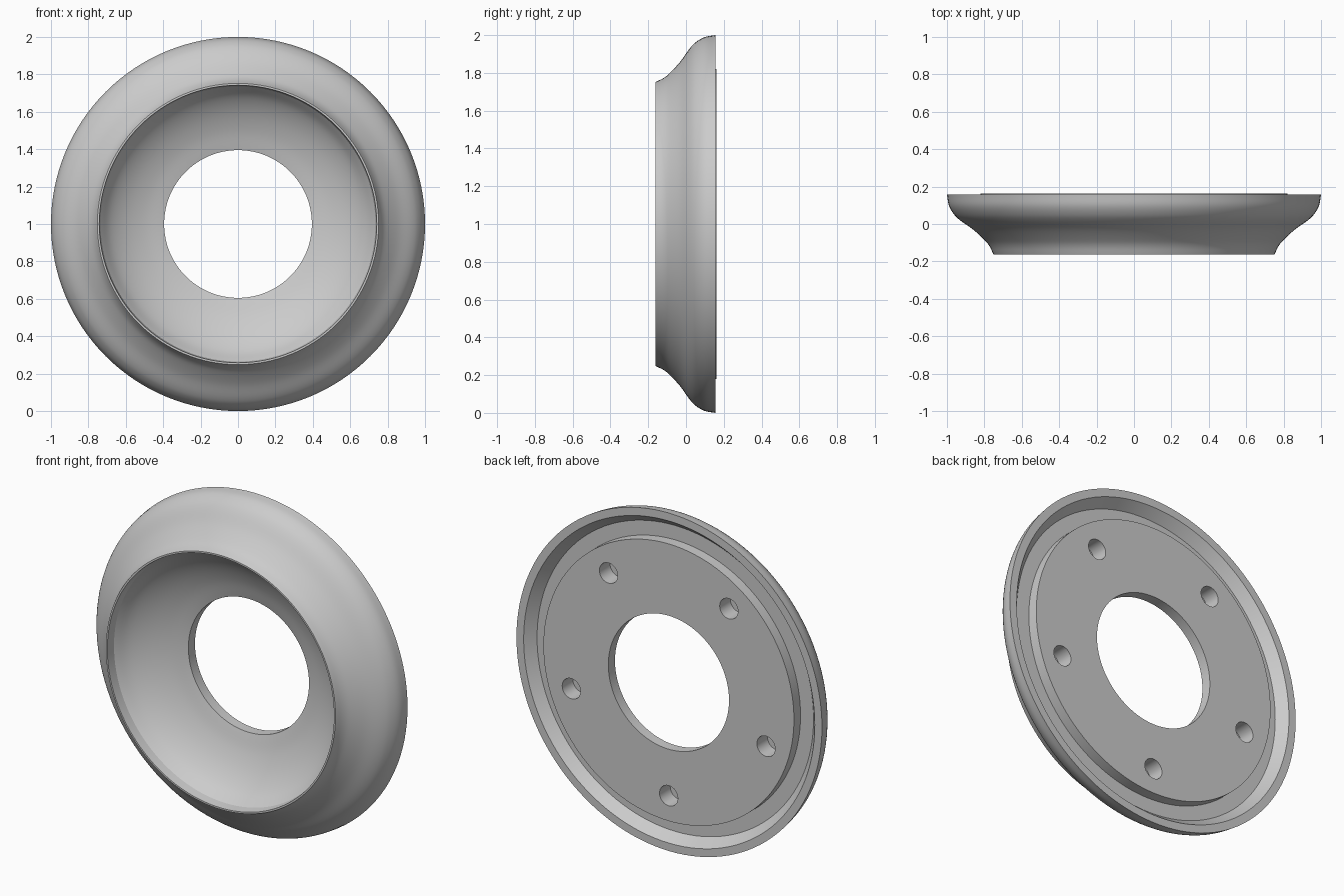
import bpy, bmesh, math
from mathutils import Vector, Matrix

cube = bpy.data.objects.get("Cube")
if cube:
    bpy.data.objects.remove(cube)

SEGMENTS = 128
AXIS = Vector((0, 0, 1))     # point on the ring's axis, which runs along y

metal = bpy.data.materials.new("plain_grey")
metal.use_nodes = True
grey = (0.6, 0.6, 0.6, 1)
metal.diffuse_color = grey
metal.node_tree.nodes["Principled BSDF"].inputs["Base Color"].default_value = grey


def smooth_curve(points, steps=5):
    """Catmull-Rom curve through (radius, y) points."""
    p = [Vector(q) for q in points]
    p = [2 * p[0] - p[1]] + p + [2 * p[-1] - p[-2]]
    out = []
    for a, b, c, d in zip(p, p[1:], p[2:], p[3:]):
        for i in range(steps):
            t = i / steps
            out.append(0.5 * (2 * b + (c - a) * t + (2 * a - 5 * b + 4 * c - d) * t * t
                              + (3 * b - a - 3 * c + d) * t ** 3))
    return out + [p[-2]]


def make_object(name, bm):
    bmesh.ops.recalc_face_normals(bm, faces=bm.faces)
    mesh = bpy.data.meshes.new(name)
    bm.to_mesh(mesh)
    bm.free()
    mesh.materials.append(metal)
    obj = bpy.data.objects.new(name, mesh)
    bpy.context.collection.objects.link(obj)
    return obj


# Outer flare, stepped back with groove, centre bore and front bowl
flare = smooth_curve([(.752, -.162), (.772, -.12), (.80, -.085), (.86, -.03),
                      (.93, .02), (.965, .055), (.99, .1), (1, .157)])
back = [(.953, .157), (.905, .1), (.82, .1), (.82, .162), (.395, .162)]
bowl = smooth_curve([(.395, .1), (.5, .068), (.6, .02), (.68, -.04), (.735, -.11)])
profile = flare + [Vector(q) for q in back] + bowl + [Vector((.742, -.162))]

bm = bmesh.new()
verts = [bm.verts.new((r, y, 1)) for r, y in profile]
edges = [bm.edges.new((verts[i - 1], verts[i])) for i in range(len(verts))]
bmesh.ops.spin(bm, geom=verts + edges, cent=AXIS, axis=(0, 1, 0),
               angle=math.tau, steps=SEGMENTS)
bmesh.ops.remove_doubles(bm, verts=bm.verts, dist=1e-4)
ring = make_object("flared_ring", bm)

# Five blind bolt holes in the back
bm = bmesh.new()
for k in range(5):
    a = math.tau * k / 5 - math.pi / 2
    place = Matrix.Translation((.67 * math.cos(a), .162, 1 + .67 * math.sin(a)))
    bmesh.ops.create_cone(bm, cap_ends=True, segments=32, radius1=.06, radius2=.06,
                          depth=.2, matrix=place @ Matrix.Rotation(math.pi / 2, 4, 'X'))
cutter = make_object("bolt_hole_cutter", bm)
cutter.hide_render = True

cut = ring.modifiers.new("bolt_holes", 'BOOLEAN')
cut.operation = 'DIFFERENCE'
cut.solver = 'EXACT'
cut.object = cutter
bpy.ops.object.select_all(action='DESELECT')
bpy.context.view_layer.objects.active = ring
ring.select_set(True)
bpy.ops.object.modifier_apply(modifier=cut.name)
bpy.data.objects.remove(cutter)
bpy.ops.object.shade_smooth_by_angle(angle=math.radians(25))
